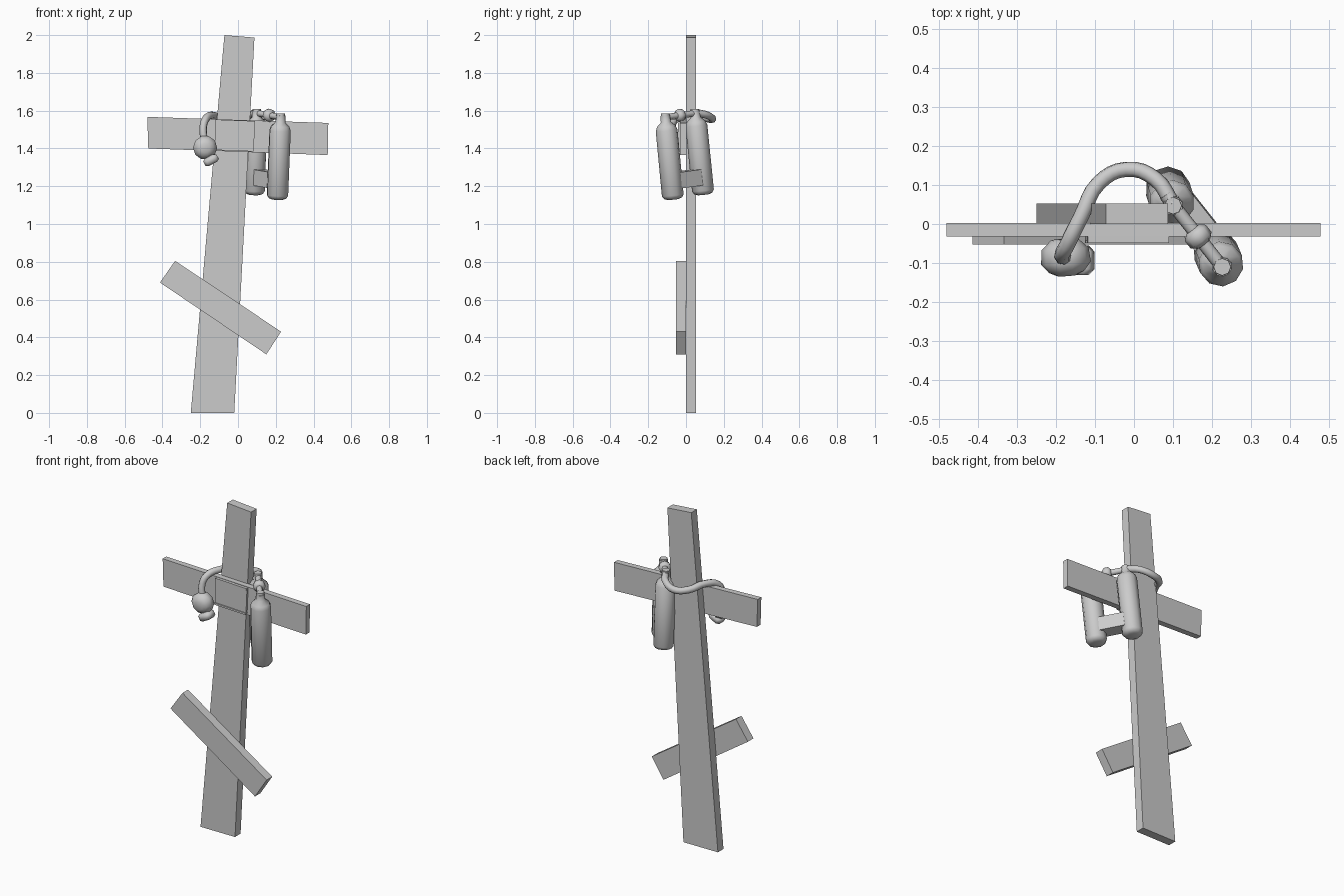
import bpy, bmesh, math
from mathutils import Vector

if "Cube" in bpy.data.objects:
    bpy.data.objects.remove(bpy.data.objects["Cube"])


def finish(name, bm, smooth=None):
    bmesh.ops.recalc_face_normals(bm, faces=bm.faces)
    me = bpy.data.meshes.new(name)
    bm.to_mesh(me)
    bm.free()
    ob = bpy.data.objects.new(name, me)
    bpy.context.collection.objects.link(ob)
    if smooth:
        bpy.ops.object.select_all(action='DESELECT')
        ob.select_set(True)
        bpy.context.view_layer.objects.active = ob
        bpy.ops.object.shade_smooth_by_angle(angle=math.radians(smooth))
    return ob


def slab(name, outline, y0, y1, smooth=None):
    """Front outline (x, z) extruded from y0 to y1."""
    bm = bmesh.new()
    face = bm.faces.new([bm.verts.new((x, y0, z)) for x, z in outline])
    ext = bmesh.ops.extrude_face_region(bm, geom=[face])
    verts = [v for v in ext['geom'] if isinstance(v, bmesh.types.BMVert)]
    bmesh.ops.translate(bm, verts=verts, vec=(0, y1 - y0, 0))
    if not any(len(e.link_faces) == 1 for e in bm.edges):
        return finish(name, bm, smooth)
    bm.faces.new([v for v in bm.verts if abs(v.co.y - y0) < 1e-6])
    return finish(name, bm, smooth)


def lathe(name, p0, p1, profile, sides=8, smooth=50):
    """Round part along p0 -> p1; profile holds (fraction along axis, radius)."""
    p0, p1 = Vector(p0), Vector(p1)
    rot = (p1 - p0).to_track_quat('Z', 'Y')
    bm = bmesh.new()
    rings = []
    for t, r in profile:
        c = p0.lerp(p1, t)
        rings.append([bm.verts.new(c + rot @ Vector((
            r * math.cos(2 * math.pi * i / sides),
            r * math.sin(2 * math.pi * i / sides), 0))) for i in range(sides)])
    for a, b in zip(rings, rings[1:]):
        for i in range(sides):
            j = (i + 1) % sides
            bm.faces.new((a[i], a[j], b[j], b[i]))
    bm.faces.new(rings[0])
    bm.faces.new(rings[-1])
    return finish(name, bm, smooth)


# wooden cross
slab("post", [(-.25, 0), (-.02, 0), (.087, 1.987), (-.072, 2)], 0, .053)
slab("crossbar", [(-.475, 1.4), (.475, 1.365), (.478, 1.535), (-.48, 1.567)], -.032, .003)
slab("lower_plank", [(-.413, .69), (.15, .31), (.228, .43), (-.333, .805)], -.053, 0)

# name plate with a slim raised rim
slab("plate", [(-.125, 1.392), (.083, 1.384), (.09, 1.545), (-.118, 1.553)], -.043, -.03)
slab("plate_rim_top", [(-.12, 1.542), (.088, 1.534), (.09, 1.545), (-.118, 1.553)], -.049, -.03)
slab("plate_rim_bottom", [(-.125, 1.392), (.083, 1.384), (.085, 1.395), (-.123, 1.403)], -.049, -.03)

# air tanks
tank = [(0, .03), (.015, .048), (.05, .058), (.82, .058), (.87, .05),
        (.92, .027), (1, .025)]
lathe("front_tank", (.208, -.068, 1.13), (.226, -.11, 1.575), tank, 10)
lathe("rear_tank", (.086, .092, 1.155), (.1, .047, 1.6), tank, 10)

# bracket between the tanks
d = Vector((.125, -.158, -.022)).normalized()
side = d.cross(Vector((0, 0, 1))).normalized()
up = Vector((-.03, .1, -1)).normalized() * -1
mid = Vector((.15, .01, 1.24))
bm = bmesh.new()
bmesh.ops.create_cube(bm, size=1)
for v in bm.verts:
    v.co = mid + d * v.co.x * .19 - side * v.co.y * .085 + up * v.co.z * .085
finish("tank_bracket", bm)

# valve manifold
va, vb = Vector((.08, .075, 1.59)), Vector((.235, -.122, 1.563))
lathe("manifold_bar", va, vb, [(0, .017), (1, .017)])
lathe("manifold_joint", va.lerp(vb, .45), va.lerp(vb, .64),
      [(0, .02), (.25, .034), (.75, .034), (1, .02)])
for label, p in (("front", (.226, -.11, 1.555)), ("rear", (.1, .047, 1.578))):
    p = Vector(p)
    lathe(label + "_valve", p, p + Vector((0, 0, .03)), [(0, .024), (1, .022)])

# breathing hose
cu = bpy.data.curves.new("hose", 'CURVE')
cu.dimensions = '3D'
cu.bevel_depth = .02
cu.bevel_resolution = 2
cu.resolution_u = 4
cu.use_fill_caps = True
pts = [(.1, .05, 1.59), (.055, .115, 1.575), (-.02, .14, 1.555), (-.09, .105, 1.56),
       (-.135, .02, 1.575), (-.172, -.055, 1.555), (-.185, -.08, 1.5), (-.175, -.085, 1.43)]
sp = cu.splines.new('BEZIER')
sp.bezier_points.add(len(pts) - 1)
for b, p in zip(sp.bezier_points, pts):
    b.co = p
    b.handle_left_type = b.handle_right_type = 'AUTO'
hose = bpy.data.objects.new("hose", cu)
bpy.context.collection.objects.link(hose)
bpy.ops.object.select_all(action='DESELECT')
hose.select_set(True)
bpy.context.view_layer.objects.active = hose
bpy.ops.object.convert(target='MESH')
bpy.ops.object.shade_smooth_by_angle(angle=math.radians(50))

# regulator and mouthpiece
lathe("regulator", (-.178, -.04, 1.408), (-.172, -.132, 1.402),
      [(0, .035), (.25, .06), (.65, .064), (.9, .045), (1, .025)], 10)
lathe("mouthpiece_neck", (-.165, -.09, 1.39), (-.145, -.092, 1.345), [(0, .024), (1, .024)])
bm = bmesh.new()
bmesh.ops.create_cube(bm, size=1)
bmesh.ops.bevel(bm, geom=bm.edges[:], offset=.2, segments=1, affect='EDGES')
mouth = finish("mouthpiece", bm, 50)
mouth.scale = (.08, .075, .045)
mouth.rotation_euler = (0, math.radians(-28), 0)
mouth.location = (-.143, -.093, 1.338)
